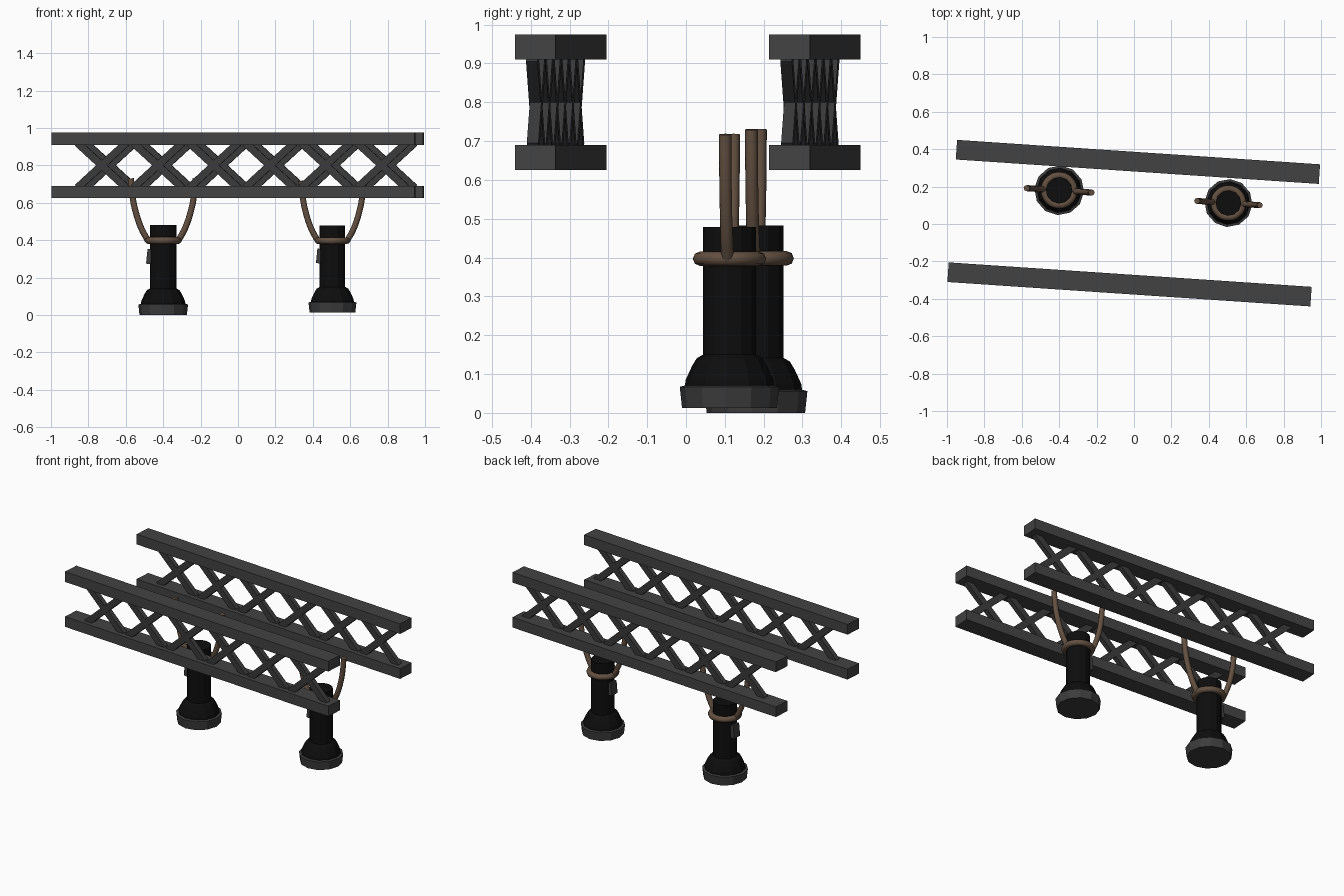
import bpy, bmesh, math
from mathutils import Matrix, Vector

if "Cube" in bpy.data.objects:
    bpy.data.objects.remove(bpy.data.objects["Cube"])

def mat(name, r, g, b):
    m = bpy.data.materials.new(name)
    m.diffuse_color = (r, g, b, 1)
    m.use_nodes = True
    m.node_tree.nodes["Principled BSDF"].inputs["Base Color"].default_value = m.diffuse_color
    return m

STEEL = mat("dark grey steel", 0.055, 0.055, 0.055)
BRACE = mat("brace grey", 0.042, 0.042, 0.044)
BLACK = mat("black housing", 0.004, 0.004, 0.004)
RIM = mat("rim grey", 0.045, 0.045, 0.045)
ROPE = mat("brown rope", 0.125, 0.08, 0.052)
YAW = math.radians(-3.85)

def finish(bm, name, material, frame, smooth=False):
    bmesh.ops.recalc_face_normals(bm, faces=bm.faces)
    for f in bm.faces:
        f.smooth = smooth
    me = bpy.data.meshes.new(name)
    bm.to_mesh(me)
    bm.free()
    me.materials.append(material)
    ob = bpy.data.objects.new(name, me)
    ob.matrix_world = frame
    bpy.context.collection.objects.link(ob)
    return ob

def add_box(bm, size, loc, tilt=0.0):
    m = (Matrix.Translation(loc) @ Matrix.Rotation(tilt, 4, 'Y')
         @ Matrix.Diagonal((*size, 1)))
    bmesh.ops.create_cube(bm, size=1, matrix=m)

def lathe(name, profile, material, frame, sides=12):
    # closed profile of (radius, z) spun round the z axis
    bm = bmesh.new()
    rings = []
    for r, z in profile:
        rings.append([bm.verts.new((r * math.cos(2 * math.pi * i / sides),
                                    r * math.sin(2 * math.pi * i / sides), z))
                      for i in range(sides)])
    for a, b in zip(rings, rings[1:]):
        for i in range(sides):
            j = (i + 1) % sides
            bm.faces.new((a[i], a[j], b[j], b[i]))
    bm.faces.new(rings[0])
    bm.faces.new(rings[-1])
    return finish(bm, name, material, frame)

def rope(name, points, radius, frame, cyclic=False):
    cu = bpy.data.curves.new(name, 'CURVE')
    cu.dimensions = '3D'
    cu.bevel_depth = radius
    cu.bevel_resolution = 2
    cu.resolution_u = 5
    cu.use_fill_caps = True
    sp = cu.splines.new('BEZIER')
    sp.bezier_points.add(len(points) - 1)
    for p, co in zip(sp.bezier_points, points):
        p.co = co
        p.handle_left_type = p.handle_right_type = 'AUTO'
    sp.use_cyclic_u = cyclic
    cu.materials.append(ROPE)
    ob = bpy.data.objects.new(name, cu)
    ob.matrix_world = frame
    bpy.context.collection.objects.link(ob)

# Trusses: two chords joined by six crossed braces
def truss(label, x, y):
    frame = Matrix.Translation((x, y, 0)) @ Matrix.Rotation(YAW, 4, 'Z')
    for part, z in (("lower", 0.6575), ("upper", 0.9425)):
        bm = bmesh.new()
        add_box(bm, (1.945, 0.105, 0.065), (0, 0, z))
        finish(bm, f"{label}_{part}_chord", STEEL, frame)
    bm = bmesh.new()
    angle = math.atan2(0.22, 0.24)
    for i in range(6):
        cx = 0.045 + (i - 2.5) * 0.30
        for s in (-1, 1):
            add_box(bm, (0.355, 0.03, 0.04), (cx, -0.01 + s * 0.001, 0.80), s * angle)
    finish(bm, f"{label}_cross_braces", BRACE, frame)

truss("back_truss", 0.021, 0.332)
truss("front_truss", -0.024, -0.323)

# Hanging lamps: housing, rim, clip and rope sling
def lamp(label, x, y, lift, scale):
    frame = (Matrix.Translation((x, y, lift)) @ Matrix.Rotation(YAW, 4, 'Z')
             @ Matrix.Scale(scale, 4))
    lathe(f"{label}_rim", [(0.127, 0), (0.133, 0.056), (0.118, 0.06)], RIM, frame)
    lathe(f"{label}_housing", [(0.12, 0.055), (0.117, 0.075), (0.10, 0.112),
                               (0.088, 0.132), (0.071, 0.142), (0.071, 0.482)],
          BLACK, frame)
    bm = bmesh.new()
    add_box(bm, (0.024, 0.055, 0.08), (-0.074, 0, 0.313), 0.1)
    finish(bm, f"{label}_clip", RIM, frame)
    ring = [(0.079 * math.cos(a), 0.079 * math.sin(a), 0.398)
            for a in (i * math.pi / 4 for i in range(8))]
    rope(f"{label}_rope_ring", ring, 0.019, frame, True)
    for side, s in (("left", -1), ("right", 1)):
        path = [(0.082, 0.398), (0.118, 0.465), (0.152, 0.57), (0.165, 0.64), (0.174, 0.73)]
        rope(f"{label}_{side}_rope", [(s * px, 0, pz) for px, pz in path], 0.0165, frame)

lamp("left_lamp", -0.40, 0.18, 0.0, 1.0)
lamp("right_lamp", 0.505, 0.112, 0.013, 0.965)
